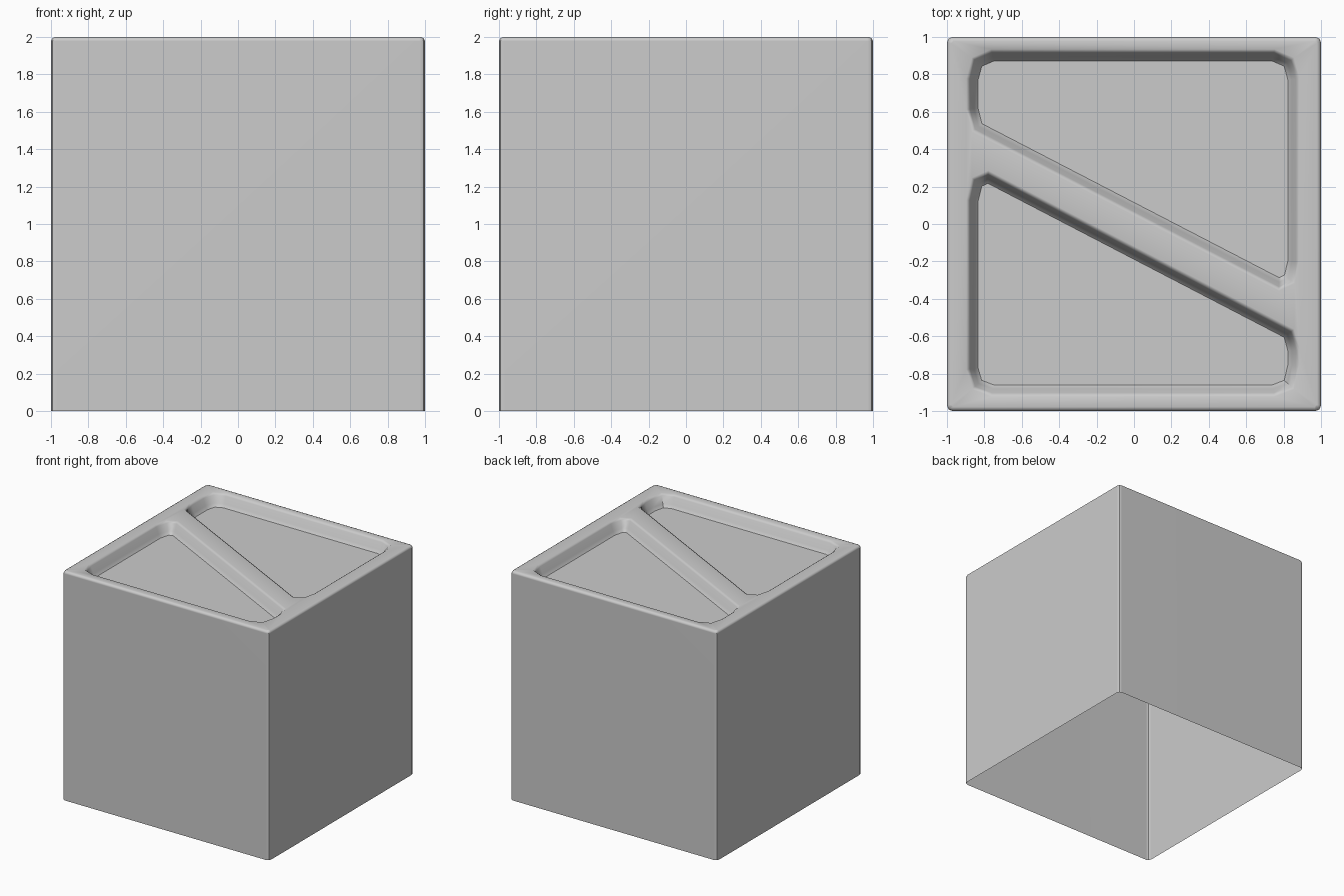
import bpy, bmesh, math
from mathutils import Vector

if "Cube" in bpy.data.objects:
    bpy.data.objects.remove(bpy.data.objects["Cube"])

bm = bmesh.new()


def inset(pts, d):
    """Offset a counter-clockwise outline inwards by d (mitred)."""
    out = []
    for i, p in enumerate(pts):
        a = (p - pts[i - 1]).normalized()
        b = (pts[(i + 1) % len(pts)] - p).normalized()
        na, nb = Vector((-a.y, a.x)), Vector((-b.y, b.x))
        out.append(p + (na + nb) * d / (1 + na.dot(nb)))
    return out


def rings(pts, profile):
    """Stack inset copies of an outline, bridge them; return vertex rings."""
    loops = [[bm.verts.new((p.x, p.y, z)) for p in inset(pts, d)]
             for d, z in profile]
    n = len(pts)
    for lo, hi in zip(loops, loops[1:]):
        for i in range(n):
            j = (i + 1) % n
            bm.faces.new((lo[i], lo[j], hi[j], hi[i]))
    return loops


def loop_edges(loop):
    return [bm.edges.get((loop[i - 1], loop[i])) for i in range(len(loop))]


# Outer walls: rounded square, open underneath, softened top rim
R = 0.03
square = []
for k, (sx, sy) in enumerate([(1, 1), (-1, 1), (-1, -1), (1, -1)]):
    for s in range(3):
        t = math.radians(90 * k + 45 * s)
        square.append(Vector((sx * (1 - R) + R * math.cos(t),
                              sy * (1 - R) + R * math.sin(t))))
wall = rings(square, [(0, 0), (0, 1.978), (0.007, 1.993), (0.022, 2.0)])
border = loop_edges(wall[-1])

# Two recessed panels either side of the diagonal bar
upper = [(-.877, .614), (-.85, .507), (.775, -.335), (.842, -.303),
         (.866, -.2), (.866, .775), (.839, .875), (.748, .914),
         (-.759, .914), (-.85, .875), (-.877, .775)]
lower = [(-.877, .126), (-.877, -.775), (-.85, -.868), (-.759, -.903),
         (.748, -.903), (.839, -.868), (.866, -.759), (.866, -.673),
         (.839, -.576), (-.78, .265), (-.85, .233)]
for outline in (upper, lower):
    pocket = rings([Vector(p) for p in outline],
                   [(-.02, 2.0), (0, 1.985), (.022, 1.925), (.043, 1.9)])
    bm.faces.new(pocket[-1])
    border += loop_edges(pocket[0])

# Flat top between rim and panels
bmesh.ops.triangle_fill(bm, edges=border, use_beauty=True,
                        use_dissolve=False, normal=(0, 0, 1))
bmesh.ops.recalc_face_normals(bm, faces=bm.faces[:])
if sum(f.normal.z * f.calc_area() for f in bm.faces) < 0:
    bmesh.ops.reverse_faces(bm, faces=bm.faces[:])

mesh = bpy.data.meshes.new("block_shell")
bm.to_mesh(mesh)
bm.free()
block = bpy.data.objects.new("block_shell", mesh)
bpy.context.collection.objects.link(block)
bpy.context.view_layer.objects.active = block
block.select_set(True)
bpy.ops.object.shade_smooth_by_angle(angle=math.radians(40))
normals = block.modifiers.new("weighted_normals", 'WEIGHTED_NORMAL')
normals.keep_sharp = True
